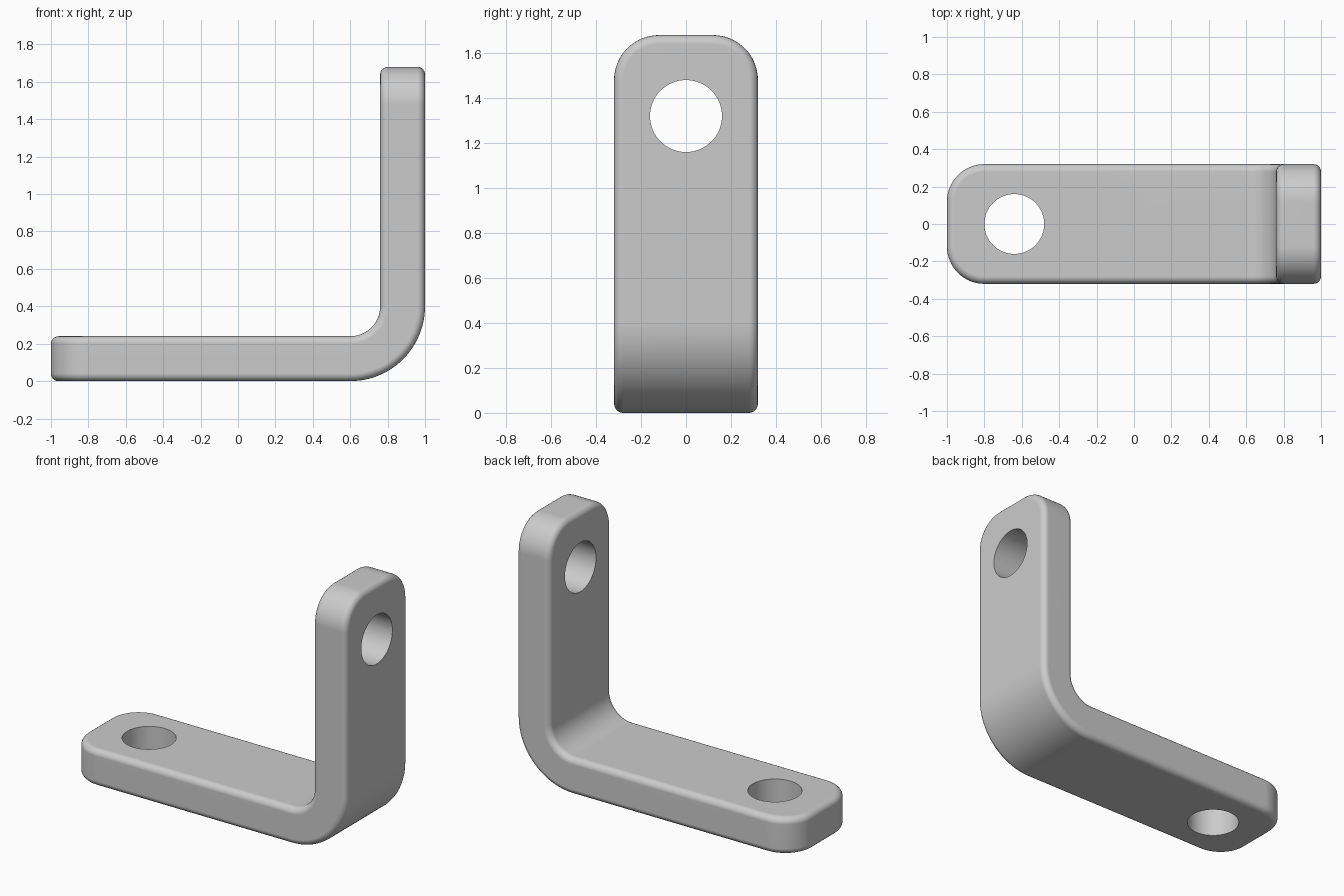
import bpy, bmesh, math
from mathutils import Vector

cube = bpy.data.objects.get("Cube")
if cube:
    bpy.data.objects.remove(cube, do_unlink=True)

LENGTH, HEIGHT, WIDTH, THICK = 2.0, 1.68, 0.64, 0.24
OUTER_R, CORNER_R, EDGE_R, HOLE_R = 0.4, 0.2, 0.04, 0.16
LEFT, RIGHT, HALF = -LENGTH / 2, LENGTH / 2, WIDTH / 2
BEND_STEPS = 24

grey = bpy.data.materials.new("plain grey")
grey.use_nodes = True
colour = (0.6, 0.6, 0.6, 1)
grey.diffuse_color = colour
grey.node_tree.nodes["Principled BSDF"].inputs["Base Color"].default_value = colour


def bend(radius):
    """Quarter arc from the flat leg up to the standing leg."""
    cx, cz = RIGHT - OUTER_R, OUTER_R
    angles = [math.pi / 2 * i / BEND_STEPS for i in range(BEND_STEPS + 1)]
    return [(cx + radius * math.sin(a), cz - radius * math.cos(a)) for a in angles]


def add_object(name, bm):
    mesh = bpy.data.meshes.new(name)
    bm.to_mesh(mesh)
    bm.free()
    obj = bpy.data.objects.new(name, mesh)
    mesh.materials.append(grey)
    bpy.context.collection.objects.link(obj)
    return obj


def bevel(bm, edges, radius, steps):
    bmesh.ops.bevel(bm, geom=edges, offset=radius, offset_type='OFFSET',
                    segments=steps, profile=0.5, affect='EDGES', clamp_overlap=False)


# L-shaped profile pulled across the width
profile = [(LEFT, 0)] + bend(OUTER_R) + [(RIGHT, HEIGHT), (RIGHT - THICK, HEIGHT)]
profile += bend(OUTER_R - THICK)[::-1] + [(LEFT, THICK)]
bm = bmesh.new()
face = bm.faces.new([bm.verts.new((x, -HALF, z)) for x, z in profile])
pulled = bmesh.ops.extrude_face_region(bm, geom=[face])
bmesh.ops.translate(bm, vec=(0, WIDTH, 0),
                    verts=[v for v in pulled["geom"] if isinstance(v, bmesh.types.BMVert)])
bmesh.ops.recalc_face_normals(bm, faces=bm.faces)


# Large rounded corners at both leg ends
def is_end_corner(edge):
    a, b = (v.co for v in edge.verts)
    if abs(a.y - b.y) > 1e-4:
        return False
    return max(a.x, b.x) < LEFT + 1e-4 or min(a.z, b.z) > HEIGHT - 1e-4


bevel(bm, [e for e in bm.edges if is_end_corner(e)], CORNER_R, 16)

# Small rounding around the outline
bm.normal_update()
bevel(bm, [e for e in bm.edges if e.calc_face_angle(0) > math.radians(40)], EDGE_R, 5)
bracket = add_object("bent_bracket", bm)


# Bolt holes with crisp rims
def cut_hole(name, centre, axis):
    bm = bmesh.new()
    bmesh.ops.create_cone(bm, cap_ends=True, segments=64, radius1=HOLE_R, radius2=HOLE_R, depth=0.6)
    turn = Vector((0, 0, 1)).rotation_difference(Vector(axis)).to_matrix()
    bmesh.ops.rotate(bm, verts=bm.verts, matrix=turn)
    bmesh.ops.translate(bm, verts=bm.verts, vec=centre)
    cutter = add_object(name, bm)
    cutter.hide_render = True
    mod = bracket.modifiers.new(name, 'BOOLEAN')
    mod.operation, mod.solver, mod.object = 'DIFFERENCE', 'EXACT', cutter
    bpy.ops.object.modifier_apply(modifier=mod.name)
    bpy.data.objects.remove(cutter, do_unlink=True)


for obj in bpy.context.selected_objects:
    obj.select_set(False)
bracket.select_set(True)
bpy.context.view_layer.objects.active = bracket
cut_hole("flat_leg_hole", (-0.64, 0, THICK / 2), (0, 0, 1))
cut_hole("standing_leg_hole", (RIGHT - THICK / 2, 0, 1.32), (1, 0, 0))

# Smooth shading with flat-looking broad faces
bpy.ops.object.shade_smooth_by_angle(angle=math.radians(35))
weighted = bracket.modifiers.new("weighted normals", 'WEIGHTED_NORMAL')
weighted.keep_sharp = True
